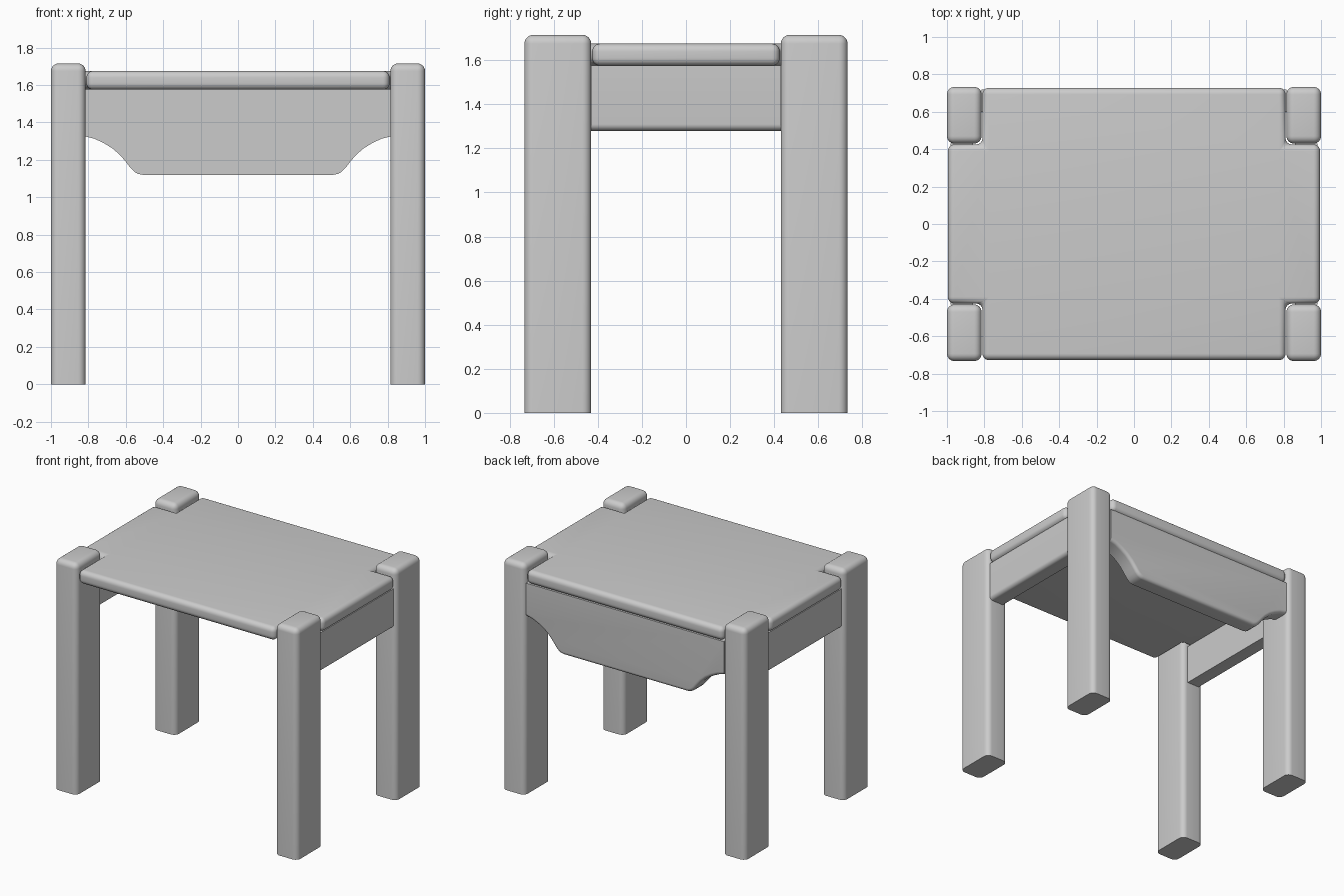
import bpy, bmesh, math
from mathutils import Vector

cube = bpy.data.objects.get("Cube")
if cube:
    bpy.data.objects.remove(cube, do_unlink=True)

grey = bpy.data.materials.new("plain grey")
grey.use_nodes = True
tone = (0.6, 0.6, 0.6, 1)
grey.diffuse_color = tone
grey.node_tree.nodes["Principled BSDF"].inputs["Base Color"].default_value = tone


def extrude(name, outline, shift, radius, rounded):
    """Extrude a closed outline along shift and round the edges chosen by rounded(a, b)."""
    bm = bmesh.new()
    base = bm.faces.new([bm.verts.new(p) for p in outline])
    grown = bmesh.ops.extrude_face_region(bm, geom=[base])["geom"]
    moved = [g for g in grown if isinstance(g, bmesh.types.BMVert)]
    bmesh.ops.translate(bm, verts=moved, vec=Vector(shift))
    bmesh.ops.recalc_face_normals(bm, faces=bm.faces)
    edges = [e for e in bm.edges if rounded(e.verts[0].co, e.verts[1].co)]
    bmesh.ops.bevel(bm, geom=edges, offset=radius, segments=6, profile=0.5,
                    affect='EDGES', clamp_overlap=True)
    mesh = bpy.data.meshes.new(name)
    bm.to_mesh(mesh)
    bm.free()
    mesh.materials.append(grey)
    obj = bpy.data.objects.new(name, mesh)
    bpy.context.collection.objects.link(obj)
    bpy.ops.object.select_all(action='DESELECT')
    obj.select_set(True)
    bpy.context.view_layer.objects.active = obj
    bpy.ops.object.shade_smooth_by_angle(angle=math.radians(35))
    return obj


# Main sizes
HALF_X, HALF_Y, HEIGHT = 1.0, 0.733, 1.715
IN_X, IN_Y = 0.815, 0.43
TOP_LOW, TOP_HIGH = 1.575, 1.675

# Legs: rounded everywhere except around the foot
for sx, side in ((-1, "right"), (1, "left")):
    for sy, end in ((-1, "front"), (1, "back")):
        foot = [(sx * x, sy * y, 0) for x, y in
                ((IN_X, IN_Y), (HALF_X, IN_Y), (HALF_X, HALF_Y), (IN_X, HALF_Y))]
        extrude(f"{end}_{side}_leg", foot, (0, 0, HEIGHT), 0.04,
                lambda a, b: a.z + b.z > 0.01)

# Tabletop: a slab with notched corners around the legs
w, d, nx, ny = 0.995, 0.728, 0.81, 0.425
corner = [(w, ny), (nx, ny), (nx, d)]
outline = corner + [(-x, y) for x, y in reversed(corner)]
outline += [(-x, -y) for x, y in outline]
extrude("tabletop", [(x, y, TOP_LOW) for x, y in outline],
        (0, 0, TOP_HIGH - TOP_LOW), 0.035, lambda a, b: True)

# Side rails: lower outer edge rounded
for sx, side in ((-1, "right"), (1, "left")):
    section = [(sx * x, -IN_Y, z) for x, z in
               ((0.86, 1.28), (0.98, 1.28), (0.98, TOP_LOW), (0.86, TOP_LOW))]
    extrude(f"{side}_side_rail", section, (0, 2 * IN_Y, 0), 0.03,
            lambda a, b: abs(a.x) > 0.95 and abs(b.x) > 0.95 and a.z + b.z < 2.6)

# Back panel: curved shoulders and a rounded lower outer edge
OUT = 0.718
half = [(IN_X, TOP_LOW), (IN_X, 1.325), (0.765, 1.312), (0.715, 1.288), (0.67, 1.26),
        (0.63, 1.225), (0.60, 1.19), (0.575, 1.157), (0.555, 1.137), (0.535, 1.125),
        (0.51, 1.12)]
profile = half + [(-x, z) for x, z in reversed(half)]
extrude("back_panel", [(x, OUT, z) for x, z in profile], (0, -0.12, 0), 0.025,
        lambda a, b: a.y > 0.7 and b.y > 0.7 and max(a.z, b.z) < 1.4)
